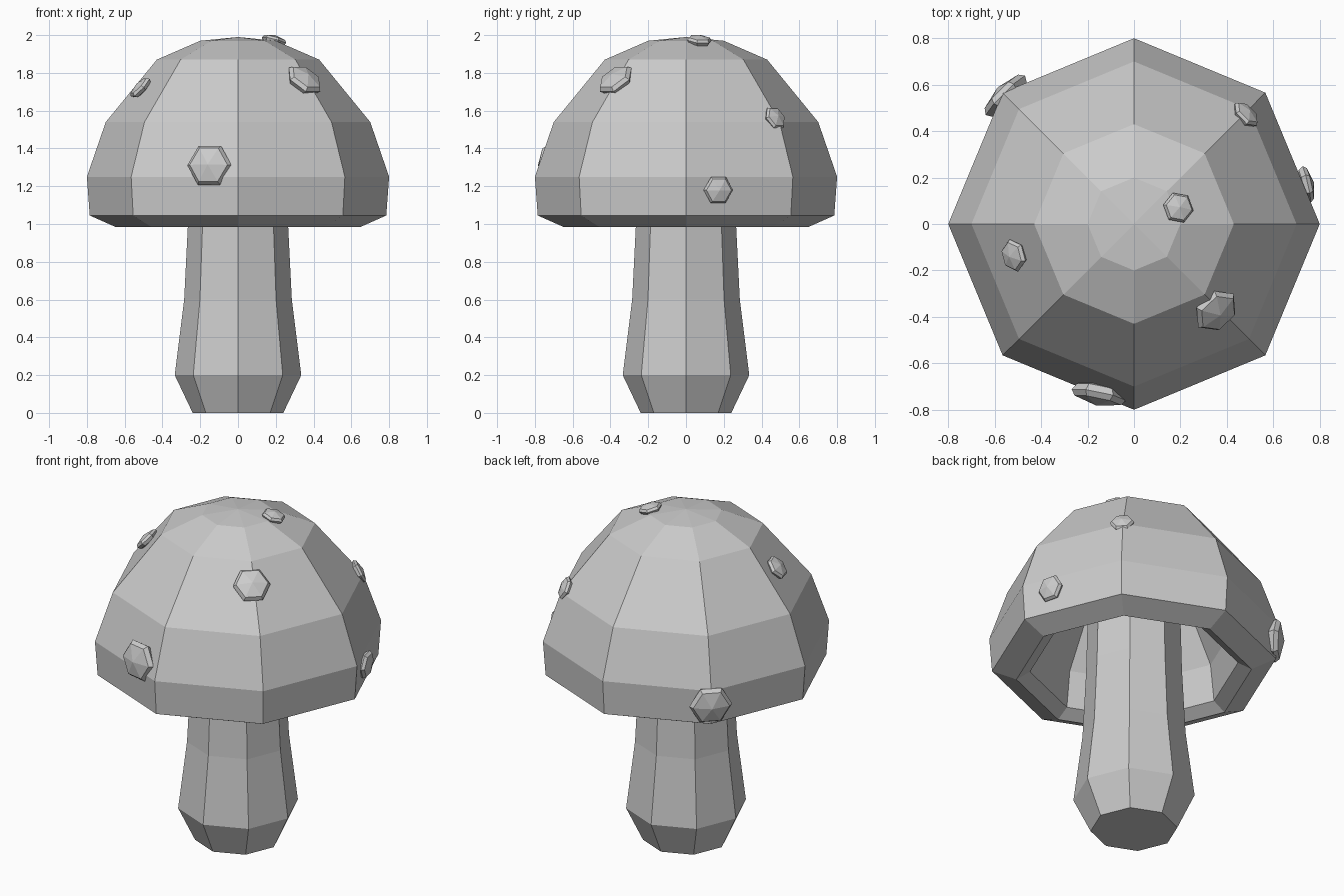
import bpy, bmesh, math
from mathutils import Vector

cube = bpy.data.objects.get("Cube")
if cube:
    bpy.data.objects.remove(cube)

grey = bpy.data.materials.new("plain grey")
grey.use_nodes = True
grey.diffuse_color = (0.6, 0.6, 0.6, 1)
grey.node_tree.nodes["Principled BSDF"].inputs["Base Color"].default_value = (0.6, 0.6, 0.6, 1)


def lathe(name, profile, sides):
    """Turn a (radius, height) profile round z into a closed faceted solid."""
    bm = bmesh.new()
    rings = []
    for r, z in profile:
        count = sides if r > 0 else 1
        rings.append([bm.verts.new((r * math.cos(math.tau * i / sides),
                                    r * math.sin(math.tau * i / sides), z))
                      for i in range(count)])
    for a, b in zip(rings, rings[1:]):
        for i in range(sides):
            j = (i + 1) % sides
            quad = [a[i % len(a)], a[j % len(a)], b[j % len(b)], b[i % len(b)]]
            bm.faces.new(list(dict.fromkeys(quad)))
    for ring in (rings[0], rings[-1]):
        if len(ring) > 1:
            bm.faces.new(ring)
    bmesh.ops.recalc_face_normals(bm, faces=bm.faces)
    mesh = bpy.data.meshes.new(name)
    bm.to_mesh(mesh)
    bm.free()
    mesh.materials.append(grey)
    obj = bpy.data.objects.new(name, mesh)
    bpy.context.collection.objects.link(obj)
    return obj


# Stalk, running up into the hollow of the cap
lathe("stalk", [(0.24, 0), (0.335, 0.2), (0.285, 0.6), (0.265, 1.0), (0.25, 1.6)], 8)

# Cap: outer dome, rolled rim, hollow underside
lathe("cap", [(0, 1.99), (0.2, 1.97), (0.43, 1.87), (0.7, 1.54), (0.8, 1.25),
              (0.785, 1.045), (0.65, 0.985), (0.575, 1.03), (0.55, 1.25),
              (0.42, 1.5), (0, 1.6)], 8)

# Raised six-sided spots: position and radius
spots = [((-0.15, -0.73, 1.31), 0.12),
         ((0.35, -0.37, 1.76), 0.105),
         ((0.19, 0.07, 1.97), 0.068),
         ((-0.515, -0.135, 1.72), 0.072),
         ((0.48, 0.47, 1.56), 0.068),
         ((0.74, 0.17, 1.18), 0.08),
         ((-0.55, 0.55, 1.16), 0.12)]
bump = [(0, -0.45), (0.85, -0.2), (1, 0.05), (0.85, 0.25), (0, 0.45)]
for n, (place, size) in enumerate(spots, 1):
    spot = lathe(f"spot_{n}", [(r * size, z * size) for r, z in bump], 6)
    spot.location = place
    outward = Vector(place) - Vector((0, 0, 1.23))
    spot.rotation_euler = outward.to_track_quat("Z", "Y").to_euler()
